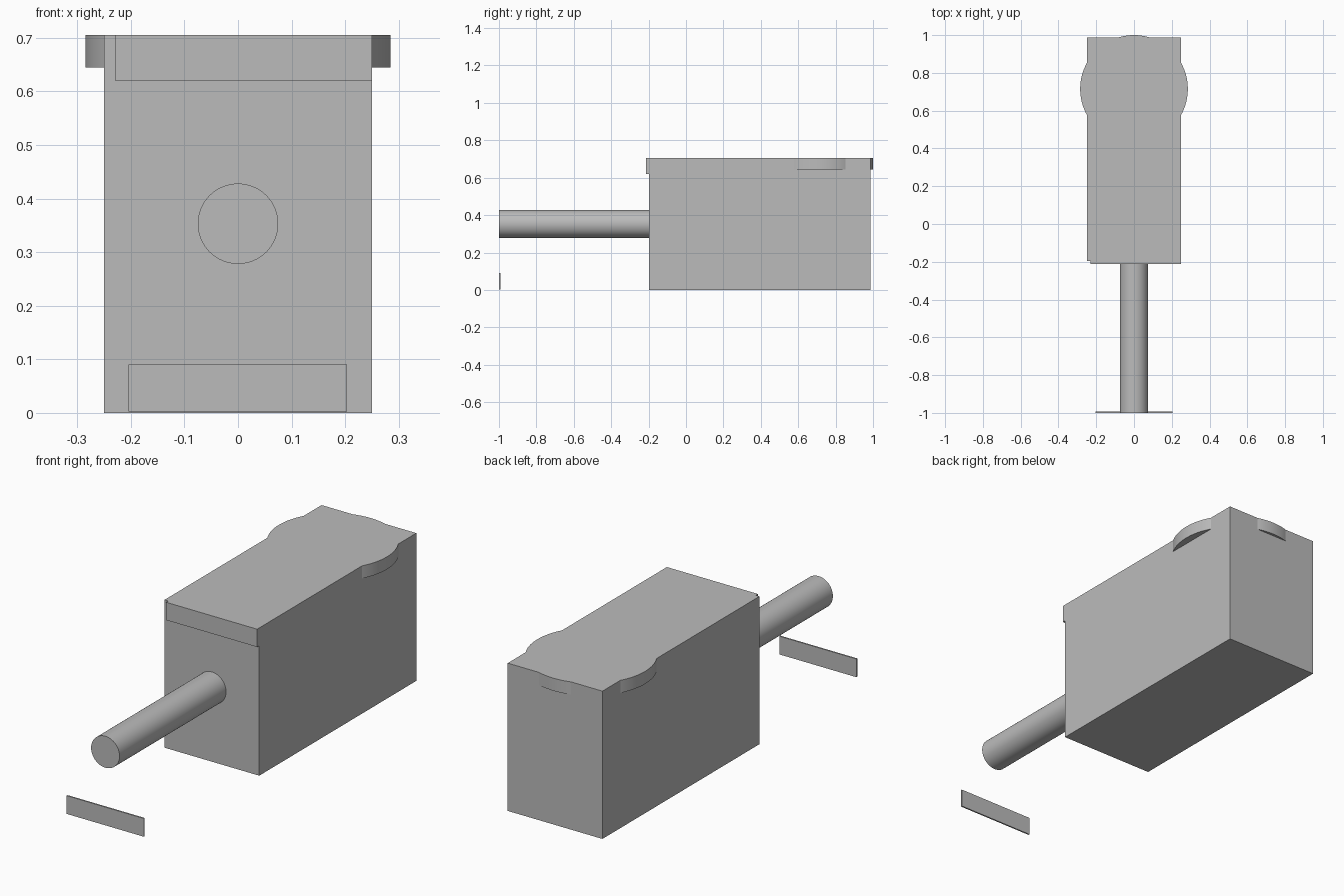
import bpy
import math

default_cube = bpy.data.objects.get("Cube")
if default_cube:
    bpy.data.objects.remove(default_cube, do_unlink=True)

# Single flat colour
GREY = (0.5, 0.5, 0.5, 1.0)
grey = bpy.data.materials.new("plain grey")
grey.use_nodes = True
grey.diffuse_color = GREY
grey.node_tree.nodes["Principled BSDF"].inputs["Base Color"].default_value = GREY


def finish(name):
    obj = bpy.context.object
    obj.name = name
    obj.data.materials.append(grey)
    return obj


def box(name, x, y, z):
    """Box spanning the given (min, max) ranges."""
    spans = (x, y, z)
    bpy.ops.mesh.primitive_cube_add(size=1, location=[(a + b) / 2 for a, b in spans])
    bpy.context.object.scale = [b - a for a, b in spans]
    bpy.ops.object.transform_apply(location=False, rotation=False, scale=True)
    return finish(name)


def cylinder(name, radius, depth, location, rotation=(0, 0, 0)):
    bpy.ops.mesh.primitive_cylinder_add(vertices=96, radius=radius, depth=depth,
                                        location=location, rotation=rotation)
    bpy.ops.object.shade_smooth_by_angle(angle=math.radians(30))
    return finish(name)


TOP = 0.705
FRONT = -0.197

# Main block and the thin lip along its upper front edge
box("body", (-0.25, 0.25), (FRONT, 0.987), (0, TOP))
box("front_lip", (-0.23, 0.25), (-0.213, FRONT), (0.62, TOP))

# Round disc set flush in the top, bulging past the sides and back
cylinder("top_disc", 0.285, 0.06, (0, 0.715, TOP - 0.03))

# Shaft reaching forward from the middle of the front face
cylinder("shaft", 0.075, FRONT + 1, (0, (FRONT - 1) / 2, 0.353), (math.pi / 2, 0, 0))

# Separate thin plate standing below the shaft end
box("front_plate", (-0.204, 0.203), (-1, -0.993), (0.003, 0.09))
